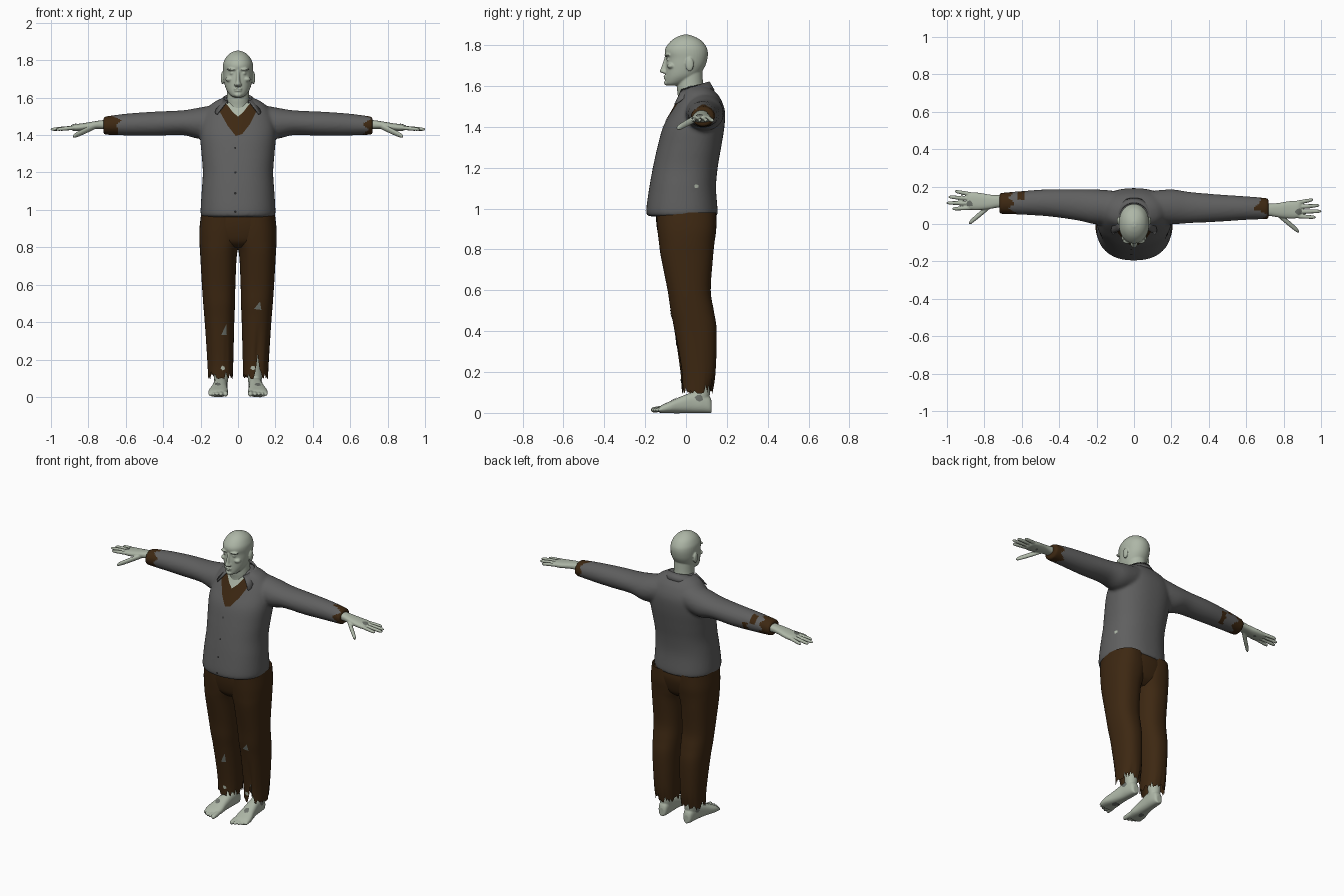
import bpy, bmesh, math, random
from mathutils import Vector
from mathutils.bvhtree import BVHTree

if "Cube" in bpy.data.objects:
    bpy.data.objects.remove(bpy.data.objects["Cube"])
random.seed(4)


def material(name, rgb):
    m = bpy.data.materials.new(name)
    m.diffuse_color = (*rgb, 1)
    m.use_nodes = True
    m.node_tree.nodes["Principled BSDF"].inputs["Base Color"].default_value = m.diffuse_color
    return m


SKIN = material("pale skin", (0.42, 0.47, 0.385))
SPOT = material("grey blemish", (0.15, 0.165, 0.145))
GREY = material("shirt grey", (0.115, 0.115, 0.115))
BROWN = material("dark brown", (0.047, 0.021, 0.006))
DARK = material("button black", (0.02, 0.02, 0.02))


def loft(bm, axis, secs, n=40, e=2.0, cap=True, sub=5, edit=None):
    """Smooth skin through sections (position, u0, u1, v0, v1)."""
    rows = []
    for i in range(len(secs) - 1):
        p = [secs[max(0, min(len(secs) - 1, i + k))] for k in (-1, 0, 1, 2)]
        for j in range(sub + (i == len(secs) - 2)):
            t = j / sub
            rows.append([b + .5 * t * (c - a + t * (2*a - 5*b + 4*c - d + t * (3*(b - c) + d - a)))
                         for a, b, c, d in zip(*p)])
    rings = []
    for t, u0, u1, v0, v1 in rows:
        ring = []
        for k in range(n):
            a = 2 * math.pi * k / n
            c, s = math.cos(a), math.sin(a)
            u = (u0 + u1) / 2 + (u1 - u0) / 2 * math.copysign(abs(c) ** (2 / e), c)
            v = (v0 + v1) / 2 + (v1 - v0) / 2 * math.copysign(abs(s) ** (2 / e), s)
            co = {'x': (t, u, v), 'y': (u, t, v), 'z': (u, v, t)}[axis]
            ring.append(bm.verts.new(edit(k, co) if edit else co))
        rings.append(ring)
    for r, q in zip(rings, rings[1:]):
        for k in range(n):
            bm.faces.new((r[k], r[(k + 1) % n], q[(k + 1) % n], q[k]))
    if cap:
        bm.faces.new(rings[0])
        bm.faces.new(rings[-1])


def digit(bm, axis, p, q, r):
    """Rounded finger or toe from p to q, mainly along the axis."""
    i = 'xyz'.index(axis)
    secs = []
    for f, k in ((0, 1), (.45, 1.05), (.85, .9), (.96, .6), (1, .25)):
        c = Vector(p).lerp(Vector(q), f)
        u, v = [c[j] for j in range(3) if j != i]
        secs.append((c[i], u - r*k, u + r*k, v - r*k, v + r*k))
    loft(bm, axis, secs, n=12, sub=3)


def blob(bm, c, r):
    vs = bmesh.ops.create_icosphere(bm, subdivisions=3, radius=1)['verts']
    for v in vs:
        v.co = Vector(c) + Vector(a * b for a, b in zip(v.co, r))


def finish(name, bm, mats, voxel=0, smooth=3, rule=None):
    bmesh.ops.recalc_face_normals(bm, faces=bm.faces)
    me = bpy.data.meshes.new(name)
    bm.to_mesh(me)
    bm.free()
    ob = bpy.data.objects.new(name, me)
    bpy.context.collection.objects.link(ob)
    if voxel:  # fuse overlapping volumes into one skin
        m = ob.modifiers.new("fuse", 'REMESH')
        m.mode, m.voxel_size = 'VOXEL', voxel
        m = ob.modifiers.new("soften", 'SMOOTH')
        m.factor, m.iterations = .5, smooth
        bpy.context.view_layer.update()
        dg = bpy.context.evaluated_depsgraph_get()
        me = bpy.data.meshes.new_from_object(ob.evaluated_get(dg))
        ob.modifiers.clear()
        ob.data = me
    me.materials.clear()
    for m in mats:
        me.materials.append(m)
    for p in me.polygons:
        p.use_smooth = True
        p.material_index = rule(p.center) if rule else 0
    return ob


def patch(name, pts, direction, target, mat, off=.003):
    """Thin patch laid on the target by casting its points along direction."""
    me = target.data
    tree = BVHTree.FromPolygons([v.co for v in me.vertices], [p.vertices for p in me.polygons])
    d = Vector(direction)
    bm = bmesh.new()
    bm.faces.new([bm.verts.new(p) for p in pts])
    bmesh.ops.triangulate(bm, faces=bm.faces)
    bmesh.ops.subdivide_edges(bm, edges=bm.edges, cuts=4, use_grid_fill=True)
    for v in list(bm.verts):
        hit = tree.ray_cast(v.co - d * 2, d)[0]
        if hit:
            v.co = hit - d * off
        else:
            bm.verts.remove(v)
    return finish(name, bm, [mat])


def spot(name, c, r, direction, target, mat, n=7):
    """Irregular round patch centred on c, facing against direction."""
    d = Vector(direction)
    u = d.orthogonal().normalized()
    w = d.cross(u)
    pts = []
    for k in range(n):
        a, q = 2 * math.pi * k / n, r * random.uniform(.7, 1.2)
        pts.append(Vector(c) + u * q * math.cos(a) + w * q * math.sin(a))
    return patch(name, pts, direction, target, mat)


# Shirt: torso and two sleeves
bm = bmesh.new()
torso = [(.962, .19, -.18, .148), (.985, .2, -.195, .155), (1.1, .194, -.18, .147), (1.2, .188, -.162, .155),
         (1.3, .195, -.14, .172), (1.4, .203, -.112, .188), (1.48, .195, -.068, .19), (1.54, .165, -.035, .168),
         (1.575, .13, -.018, .14), (1.6, .08, 0, .108)]
loft(bm, 'z', [(z, -w, w, f, b) for z, w, f, b in torso], n=64, e=2.3)
sleeve = [(.08, .0, .175, 1.4, 1.57), (.2, -.002, .185, 1.38, 1.548), (.3, .012, .178, 1.4, 1.532),
          (.45, .026, .172, 1.396, 1.525), (.6, .036, .162, 1.398, 1.514), (.72, .04, .152, 1.402, 1.498)]
for s in (1, -1):
    shift = lambda x: -s * .014 * min(1, max(0, (x - .2) / .2))
    loft(bm, 'x', [(s*x, a + shift(x), b + shift(x), c, d) for x, a, b, c, d in sleeve])


def worn(c):  # frayed brown cuffs and sleeve patch
    wob = .014 * math.sin(c.y * 95 + c.z * 40) + .01 * math.sin(c.z * 120)
    if c.x < -.648 + wob or (-.62 < c.x < -.585 and c.y > .13 and c.z > 1.47):
        return 1
    if -.57 < c.x < -.535 and c.y > .14 and c.z < 1.47:
        return 1
    return int(c.x > .692 + wob - (.03 if c.y > .07 else 0))


shirt = finish("shirt", bm, [GREY, BROWN], .0095, 4, worn)

# Open neck: undershirt and bare chest
FRONT = (0, 1, 0)
patch("undershirt", [(x, 0, z) for x, z in ((-.1, 1.53), (-.085, 1.565), (.085, 1.565), (.1, 1.53), (.065, 1.46),
      (.022, 1.405), (-.012, 1.395), (-.055, 1.45))], FRONT, shirt, BROWN, .003)
patch("bare_chest", [(-.068, 0, 1.575), (.068, 0, 1.575), (.03, 0, 1.525), (0, 0, 1.498), (-.03, 0, 1.525)],
      FRONT, shirt, SKIN, .007)
for i, z in enumerate((1.33, 1.2, 1.09, .99)):
    spot(f"button_{i}", (-.015, 0, z), .007, FRONT, shirt, DARK)
spot("shirt_hole", (0, .05, 1.11), .011, (-1, 0, 0), shirt, SKIN)

# Collar folded round the neck, pointed at the front
bm = bmesh.new()
rows = []
for k in range(41):
    a = .75 + (2 * math.pi - 1.5) * k / 40
    tip = math.exp(-((min(a, 2 * math.pi - a) - .75) / .35) ** 2)
    s, c = math.sin(a), math.cos(a)
    top = 1.578 + .022 * (1 - c)
    rows.append([bm.verts.new(p) for p in (
        (.075 * s, .035 - .075 * c, top - .02), (.08 * s, .035 - .08 * c, top),
        ((.1 + .012 * tip) * s, .035 - .095 * c, top - .025),
        ((.115 + .05 * tip) * s, .035 - (.105 + .02 * tip) * c, top - .042 - .03 * tip))])
for p, q in zip(rows, rows[1:]):
    for j in range(3):
        bm.faces.new((p[j], q[j], q[j + 1], p[j + 1]))
collar = finish("collar", bm, [GREY])
collar.modifiers.new("cloth", 'SOLIDIFY').thickness = .005

# Head and neck
bm = bmesh.new()
skull = [(1.602, .022, -.092, -.04), (1.612, .04, -.1, -.005), (1.635, .058, -.101, .04), (1.66, .069, -.1, .07),
         (1.7, .077, -.099, .095), (1.735, .08, -.097, .105), (1.765, .081, -.104, .107), (1.79, .077, -.098, .1),
         (1.82, .061, -.074, .078), (1.84, .038, -.045, .045), (1.851, .012, -.015, .014)]
loft(bm, 'z', [(z, -w, w, f, b) for z, w, f, b in skull], e=2.1)
loft(bm, 'z', [(1.48, -.08, .08, -.04, .11), (1.55, -.067, .067, -.04, .1), (1.6, -.06, .06, -.045, .085),
               (1.68, -.058, .058, -.04, .08)])
loft(bm, 'z', [(1.662, -.012, .012, -.115, -.08), (1.671, -.017, .017, -.129, -.08), (1.69, -.011, .011, -.122, -.08),
               (1.735, -.008, .008, -.107, -.08), (1.75, -.006, .006, -.102, -.08)], n=16)
blob(bm, (0, -.1, 1.648), (.023, .011, .005))
blob(bm, (0, -.099, 1.637), (.02, .011, .006))
blob(bm, (0, -.094, 1.615), (.02, .014, .013))
for s in (1, -1):
    blob(bm, (s * .032, -.09, 1.751), (.028, .017, .007))   # brow
    blob(bm, (s * .031, -.083, 1.73), (.013, .013, .008))   # eye
    blob(bm, (s * .046, -.073, 1.698), (.022, .02, .014))   # cheek
    blob(bm, (s * .012, -.106, 1.669), (.009, .012, .007))  # nostril
    blob(bm, (s * .083, .018, 1.705), (.009, .02, .034))    # ear
finish("head", bm, [SKIN], .0045, 2)

# Hands
hand = [(.64, -.035, .035, 1.425, 1.485), (.72, -.033, .033, 1.432, 1.48), (.77, -.04, .036, 1.432, 1.473),
        (.83, -.046, .046, 1.424, 1.463), (.875, -.044, .047, 1.421, 1.457), (.893, -.03, .035, 1.428, 1.45)]
for s, cy, side in ((1, .076, "left"), (-1, .121, "right")):
    bm = bmesh.new()
    loft(bm, 'x', [(s*x, a + cy, b + cy, c, d) for x, a, b, c, d in hand], e=2.4)
    for y0, y1, x1 in ((-.034, -.04, .972), (-.011, -.008, 1.003), (.013, .024, .992), (.036, .054, .958)):
        digit(bm, 'x', (s * .86, cy + y0, 1.441), (s * x1, cy + y1, 1.43), .0105)
    digit(bm, 'x', (s * .765, cy - .02, 1.447), (s * .883, cy - .118, 1.392), .0155)
    ob = finish(side + "_hand", bm, [SKIN], .004, 2)
    spot(side + "_hand_blemish", (s * .88, cy - .012, 1.45), .018, (0, 0, -1), ob, SPOT)
    spot(side + "_palm_blemish", (s * .83, cy + .01, 1.45), .012, (0, 0, 1), ob, SPOT)

# Feet with the shins hidden in the trousers
foot = [(.126, .09, .016, .055), (.115, .09, .028, .08), (.08, .091, .035, .105), (.03, .094, .037, .1),
        (-.03, .1, .043, .078), (-.08, .105, .052, .056), (-.115, .108, .05, .04), (-.13, .108, .04, .03)]
shin = [(.04, .09, .03, .078), (.1, .09, .038, .08), (.16, .09, .041, .076), (.3, .095, .056, .066),
        (.45, .1, .06, .05)]
for s, side in ((1, "left"), (-1, "right")):
    bm = bmesh.new()
    mx = lambda c, r: (s * c - r, s * c + r)
    loft(bm, 'y', [(y, *mx(c, r), 0, h) for y, c, r, h in foot], e=2.5)
    loft(bm, 'z', [(z, *mx(c, r), y - r, y + r) for z, c, r, y in shin])
    for x0, x1, y1, r in ((.07, .066, -.172, .015), (.092, .091, -.17, .011), (.11, .112, -.162, .0105),
                          (.128, .131, -.15, .01), (.145, .15, -.136, .01)):
        digit(bm, 'y', (s * x0, -.09, .023), (s * x1, y1, .014), r)
    ob = finish(side + "_foot", bm, [SKIN], .0045, 2)
    spot(side + "_ankle_blemish", (s * .13, .065, .075), .02, (-s, 0, 0), ob, SPOT)
    spot(side + "_instep_blemish", (s * .105, -.06, .08), .02, (0, 0, -1), ob, SPOT)
    spot(side + "_sole_blemish", (s * .1, -.05, 0), .022, (0, 0, 1), ob, SPOT)

# Trousers: seat and two legs with ragged hems
bm = bmesh.new()
loft(bm, 'z', [(.8, -.1, .1, -.09, .085), (.83, -.16, .16, -.122, .12), (.88, -.195, .195, -.138, .14),
               (.94, -.198, .198, -.146, .15), (1.0, -.19, .19, -.146, .14)], n=64, e=2.3)
finish("trouser_seat", bm, [BROWN])
leg = [(.1, .028, .16, -.02, .13), (.2, .025, .165, -.027, .145), (.4, .02, .178, -.056, .15),
       (.5, .016, .186, -.075, .136), (.6, .014, .193, -.09, .121), (.76, .006, .202, -.122, .132),
       (.83, -.012, .206, -.132, .139), (.9, -.02, .206, -.14, .148), (.98, -.01, .197, -.145, .148)]
for s, side in ((1, "left"), (-1, "right")):
    hem = [.1 + random.choice((-.004, .0, .008, .02, .034)) for k in range(48)]
    if s > 0:
        hem[36:39] = [.14, .225, .15]  # torn slit at the front

    def fray(k, co):
        x, y, z = co
        h = hem[k]
        return (x, y, h + (z - .1) / .3 * (.4 - h)) if z < .4 else co

    bm = bmesh.new()
    loft(bm, 'z', [(z, *sorted((s * a, s * b)), f, k) for z, a, b, f, k in leg], n=48, e=2.35, cap=False, edit=fray)
    ob = finish(side + "_trouser_leg", bm, [BROWN])
    tear = ((.085, .47), (.125, .465), (.118, .51)) if s > 0 else ((-.09, .33), (-.06, .33), (-.062, .39))
    patch(side + "_knee_tear", [(x, 0, z) for x, z in tear], FRONT, ob, SPOT)
    spot(side + "_hem_tear", (s * .08, 0, .155), .013, FRONT, ob, SKIN, 5)
